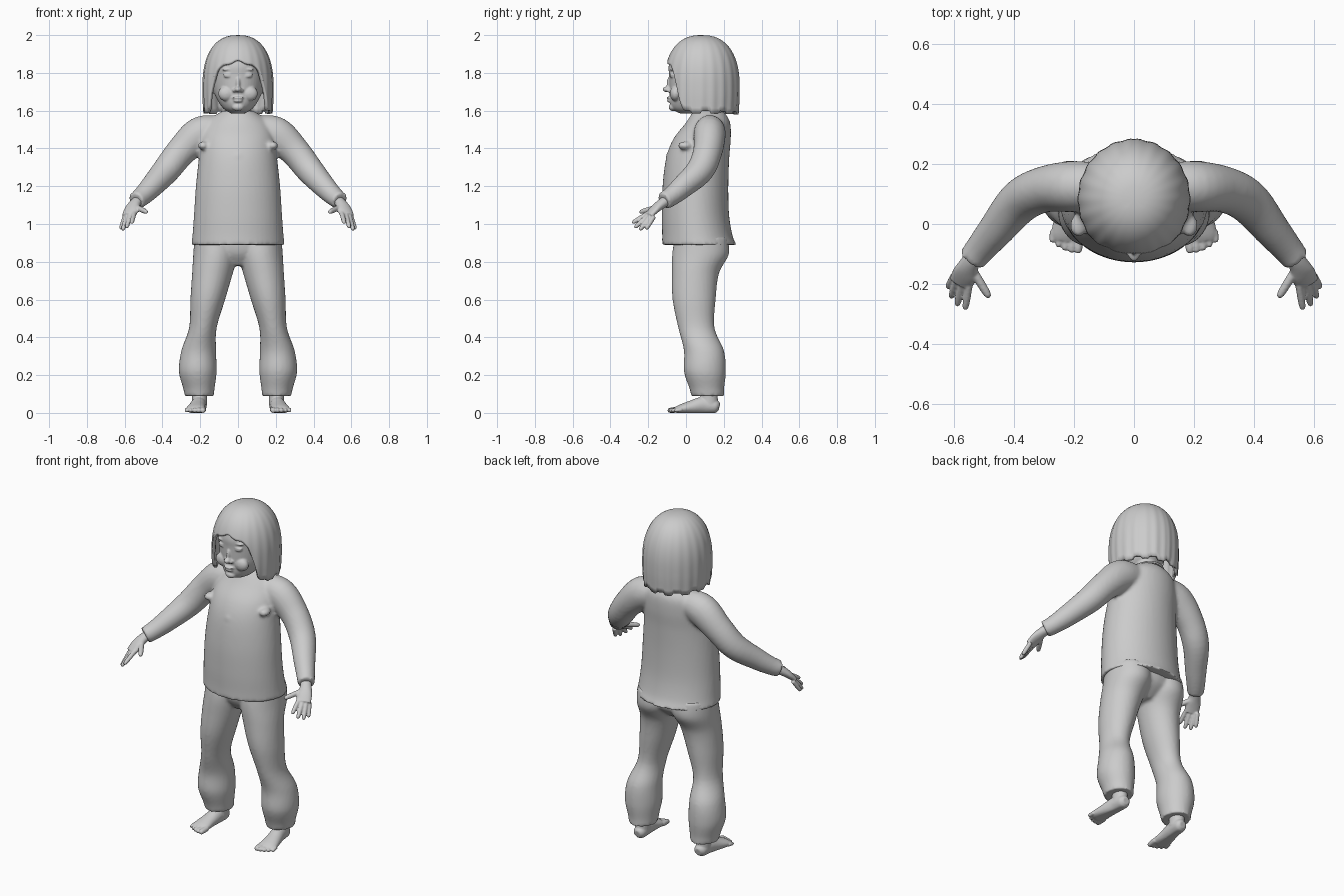
import bpy, bmesh, math
from mathutils import Vector, Matrix

old = bpy.data.objects.get("Cube")
if old:
    bpy.data.objects.remove(old, do_unlink=True)

clay = bpy.data.materials.new("plain_grey")
clay.use_nodes = True
clay.diffuse_color = (0.6, 0.6, 0.6, 1)
clay.node_tree.nodes["Principled BSDF"].inputs["Base Color"].default_value = (0.6, 0.6, 0.6, 1)


def spline(rows, steps=5):
    """Smooth curve through rows of equal length."""
    rows = [Vector(r) for r in rows]
    out = []
    for i in range(len(rows) - 1):
        a, b = rows[max(i - 1, 0)], rows[i]
        c, d = rows[i + 1], rows[min(i + 2, len(rows) - 1)]
        for k in range(steps):
            t = k / steps
            out.append(b + (c - a) * (t / 2) + (a * 2 - b * 5 + c * 4 - d) * (t * t / 2)
                       + (b * 3 - a - c * 3 + d) * (t ** 3 / 2))
    return out + [rows[-1]]


def tube(bm, rows, level=False, side=1, n=32):
    """Closed tube through (x, y, z, rx, ry) rows; level keeps rings horizontal."""
    rows = spline(rows)
    pts = [Vector((r[0] * side, r[1], r[2])) for r in rows]
    rings = []
    for i, (p, r) in enumerate(zip(pts, rows)):
        u, v = Vector((1, 0, 0)), Vector((0, 1, 0))
        if not level:
            d = pts[min(i + 1, len(pts) - 1)] - pts[max(i - 1, 0)]
            u = d.cross(Vector((0, 0, 1))).normalized()
            v = u.cross(d).normalized()
        rings.append([bm.verts.new(p + u * r[3] * math.cos(a) + v * r[4] * math.sin(a))
                      for a in (math.tau * k / n for k in range(n))])
    for a, b in zip(rings, rings[1:]):
        for k in range(n):
            bm.faces.new((a[k], a[(k + 1) % n], b[(k + 1) % n], b[k]))
    bm.faces.new(rings[0])
    bm.faces.new(rings[-1])


def ball(bm, pos, size):
    m = Matrix.Translation(pos) @ Matrix.Diagonal((*size, 1))
    bmesh.ops.create_uvsphere(bm, u_segments=20, v_segments=12, radius=1, matrix=m)


def digit(bm, start, end, r, side):
    """Finger or toe with a rounded tip."""
    s, e = Vector(start), Vector(end)
    tube(bm, [(*s, r, r), (*s.lerp(e, .5), r, r), (*s.lerp(e, .88), r * .85, r * .85),
              (*e, r * .4, r * .4)], side=side, n=12)


def finish(name, bm, voxel=0, smooth=3):
    """Make the object; overlapping pieces are fused when a voxel size is given."""
    bmesh.ops.recalc_face_normals(bm, faces=bm.faces)
    for f in bm.faces:
        f.smooth = True
    me = bpy.data.meshes.new(name)
    bm.to_mesh(me)
    bm.free()
    me.materials.append(clay)
    ob = bpy.data.objects.new(name, me)
    bpy.context.collection.objects.link(ob)
    if voxel:
        fuse = ob.modifiers.new("fuse", 'REMESH')
        fuse.mode = 'VOXEL'
        fuse.voxel_size = voxel
        fuse.use_smooth_shade = True
        soft = ob.modifiers.new("soften", 'SMOOTH')
        soft.iterations = smooth
    return ob


# Shirt with sleeves
bm = bmesh.new()
tube(bm, [(0, .07, .89, .247, .197), (0, .06, .94, .241, .186), (0, .05, 1.05, .233, .178),
          (0, .05, 1.2, .223, .174), (0, .062, 1.35, .207, .167), (0, .085, 1.45, .196, .152),
          (0, .115, 1.53, .168, .12), (0, .12, 1.575, .12, .095), (0, .115, 1.6, .078, .074)],
     level=True, n=48)
ball(bm, (0, -.088, 1.36), (.025, .02, .016))
for s in (1, -1):
    tube(bm, [(.1, .125, 1.5, .075, .075), (.2, .125, 1.475, .085, .093),
              (.3, .115, 1.385, .077, .08), (.38, .075, 1.285, .073, .073),
              (.46, -.02, 1.195, .06, .06), (.51, -.08, 1.145, .051, .051),
              (.54, -.118, 1.122, .047, .047)], side=s)
    ball(bm, (s * .185, -.005, 1.415), (.028, .04, .022))
finish("shirt", bm, .011)

# Trousers
bm = bmesh.new()
tube(bm, [(0, .075, .95, .21, .14), (0, .075, .85, .19, .13), (0, .06, .78, .06, .07)], level=True)
for s in (1, -1):
    tube(bm, [(.115, .08, .93, .115, .14), (.118, .077, .84, .119, .15),
              (.135, .05, .74, .108, .125), (.16, .043, .6, .092, .114),
              (.186, .055, .45, .073, .096), (.208, .095, .33, .092, .106),
              (.213, .1, .22, .1, .111), (.207, .11, .13, .083, .092),
              (.205, .115, .09, .077, .087)], level=True, side=s)
finish("trousers", bm, .01)

for s, word in ((1, "left"), (-1, "right")):
    # Hand: wrist, palm, fingers and thumb
    bm = bmesh.new()
    tube(bm, [(.51, -.08, 1.14, .03, .028), (.545, -.128, 1.108, .032, .026),
              (.562, -.165, 1.078, .042, .022), (.578, -.198, 1.045, .04, .016)], side=s, n=20)
    for start, end in (((.55, -.205, 1.055), (.563, -.285, 1.005)),
                       ((.572, -.2, 1.045), (.59, -.272, .98)),
                       ((.59, -.19, 1.04), (.61, -.245, .967)),
                       ((.598, -.17, 1.04), (.621, -.212, .972))):
        digit(bm, start, end, .0125, s)
    digit(bm, (.54, -.15, 1.09), (.482, -.245, 1.062), .0145, s)
    finish(word + "_hand", bm, .0045, 2)

    # Foot: ankle, sole and toes, flattened on the ground
    bm = bmesh.new()
    tube(bm, [(.205, .12, .16, .045, .05), (.204, .122, .09, .04, .046),
              (.204, .12, .04, .04, .052)], level=True, side=s, n=20)
    tube(bm, [(.203, .176, .03, .02, .02), (.203, .155, .034, .036, .036),
              (.208, .09, .04, .04, .045), (.217, .03, .03, .045, .036),
              (.224, -.03, .02, .052, .024), (.226, -.055, .016, .045, .015)], side=s, n=24)
    for i in range(5):
        x, r = .184 + i * .0215, .0155 - i * .0012
        digit(bm, (x, -.035 + i * .003, .018), (x + .003, -.097 + i * i * .0022, .012), r, s)
    for v in bm.verts:
        v.co.z = max(v.co.z, 0)
    finish(word + "_foot", bm, .0045, 2)

# Neck and head with sculpted face
bm = bmesh.new()
tube(bm, [(0, .125, 1.52, .07, .065), (0, .11, 1.6, .066, .064), (0, .09, 1.7, .07, .07)],
     level=True)
profile = ((1.585, .035, -.03, .07), (1.605, .07, -.068, .12), (1.635, .096, -.084, .17),
           (1.68, .12, -.086, .2), (1.73, .133, -.088, .22), (1.79, .14, -.09, .23),
           (1.84, .14, -.091, .23), (1.9, .125, -.068, .2), (1.95, .08, -.01, .15))
tube(bm, [(0, (f + b) / 2, z, rx, (b - f) / 2) for z, rx, f, b in profile], level=True, n=48)
ball(bm, (0, -.1, 1.713), (.019, .024, .015))
ball(bm, (0, -.086, 1.742), (.012, .017, .038))
ball(bm, (0, -.085, 1.668), (.032, .018, .008))
ball(bm, (0, -.083, 1.652), (.026, .018, .009))
ball(bm, (0, -.07, 1.618), (.032, .022, .02))
for s in (1, -1):
    ball(bm, (s * .018, -.092, 1.707), (.011, .013, .01))
    ball(bm, (s * .06, -.055, 1.69), (.045, .03, .04))
    ball(bm, (s * .05, -.074, 1.782), (.026, .013, .007))
    ball(bm, (s * .05, -.075, 1.793), (.03, .012, .005))
    ball(bm, (s * .05, -.072, 1.818), (.036, .014, .007))
    ball(bm, (s * .14, .06, 1.73), (.015, .028, .045))
finish("head", bm, .005, 3)

# Collar seam, lower at the front
bm = bmesh.new()
loop = [(.086 * math.sin(a), .115 - .085 * math.cos(a), 1.585 - .015 * math.cos(a), .006, .006)
        for a in (math.tau * k / 16 for k in range(17))]
tube(bm, loop, n=10)
finish("collar", bm)

# Bobbed hair: a shell whose lower edge clears the face
bm = bmesh.new()
cols, rows = 120, 22
grid = []
for i in range(cols):
    angle = math.tau * i / cols
    a = min(angle, math.tau - angle)
    t = min(max((a - .64) / .45, 0), 1)
    fringe = 1.862 - .045 * min(a / .64, 1) ** 2 + .006 * math.cos(a * 12)
    low = fringe + (1.605 - .012 * a / math.pi - fringe) * t * t * (3 - 2 * t)
    if a > 1.1:
        low -= .014 * ((i // 5) % 2)
    line = []
    for j in range(1, rows + 1):
        v = j / rows
        z = 2 - (2 - low) * v ** 1.6
        r = (1 - (max(z - 1.72, 0) / .28) ** 2.4) ** (1 / 2.4)
        r *= 1 + .012 * v * math.sin(a * 21) * min(a, 1)
        if z < 1.68:
            r *= 1 - (1.68 - z) * .3
        line.append(bm.verts.new((.187 * r * math.sin(angle), .083 - .2 * r * math.cos(angle), z)))
    grid.append(line)
crown = bm.verts.new((0, .083, 2))
for i in range(cols):
    a, b = grid[i], grid[(i + 1) % cols]
    bm.faces.new((crown, a[0], b[0]))
    for j in range(rows - 1):
        bm.faces.new((a[j], a[j + 1], b[j + 1], b[j]))
hair = finish("hair", bm)
shell = hair.modifiers.new("thickness", 'SOLIDIFY')
shell.thickness = .018
shell.offset = -1
